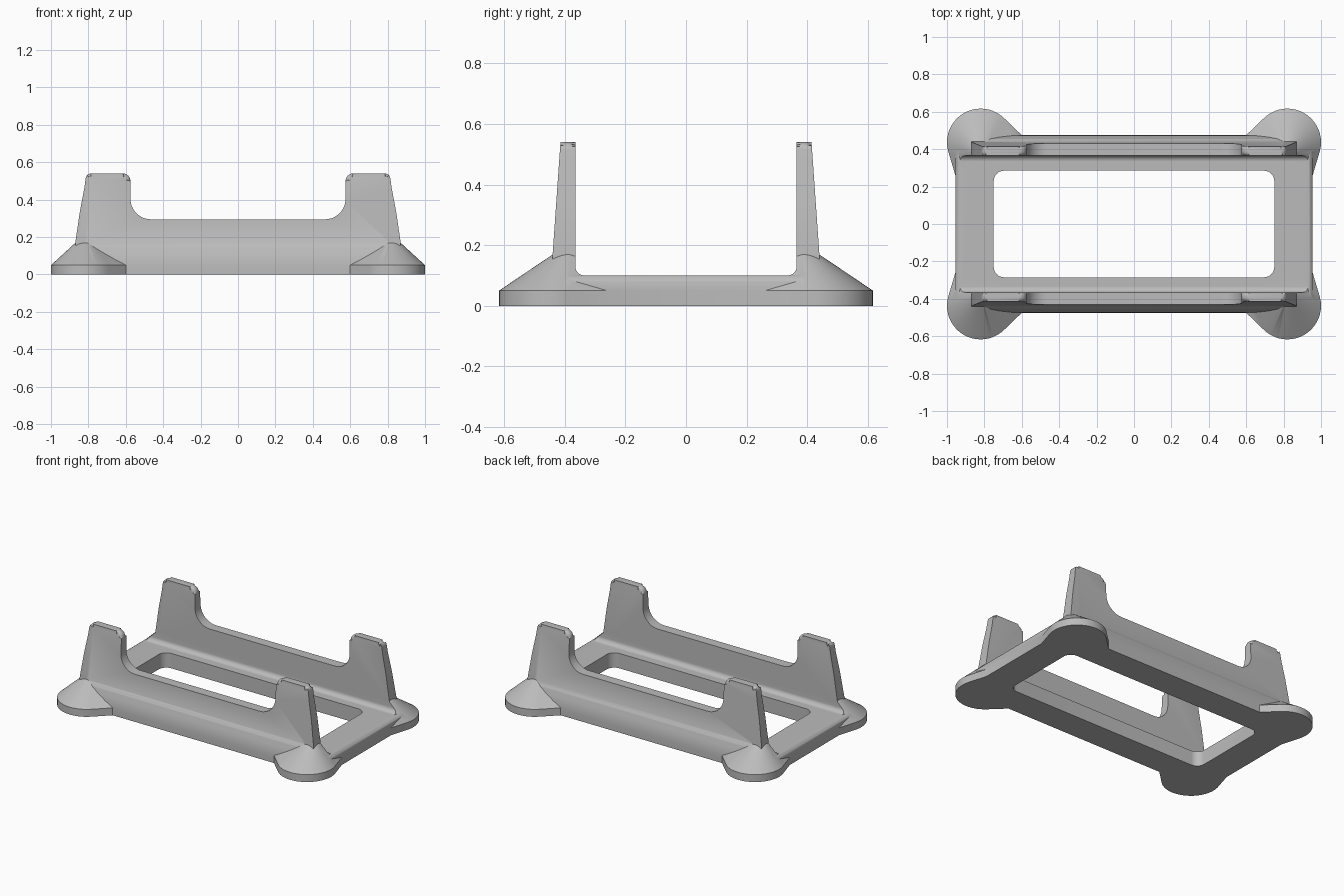
import bpy, bmesh
from math import sin, cos, radians

cube = bpy.data.objects.get("Cube")
if cube:
    bpy.data.objects.remove(cube, do_unlink=True)

grey = bpy.data.materials.new("plain grey")
grey.use_nodes = True
colour = (0.5, 0.5, 0.5, 1)
grey.diffuse_color = colour
grey.node_tree.nodes["Principled BSDF"].inputs["Base Color"].default_value = colour


def arc(cx, cy, r, start, end, steps=8):
    angles = [radians(start + (end - start) * i / steps) for i in range(steps + 1)]
    return [(cx + r * cos(a), cy + r * sin(a)) for a in angles]


def finish(name, bm):
    bmesh.ops.recalc_face_normals(bm, faces=bm.faces)
    mesh = bpy.data.meshes.new(name)
    bm.to_mesh(mesh)
    bm.free()
    mesh.materials.append(grey)
    obj = bpy.data.objects.new(name, mesh)
    bpy.context.collection.objects.link(obj)
    return obj


def loft(near, far):
    """Solid between two matching rings of points."""
    bm = bmesh.new()
    a = [bm.verts.new(p) for p in near]
    b = [bm.verts.new(p) for p in far]
    bm.faces.new(a)
    bm.faces.new(b[::-1])
    for i in range(len(a)):
        j = (i + 1) % len(a)
        bm.faces.new((a[i], a[j], b[j], b[i]))
    return bm


def along_x(profile, half):
    return loft([(-half, y, z) for y, z in profile], [(half, y, z) for y, z in profile])


def combine(body, tool, operation):
    mod = body.modifiers.new("join", "BOOLEAN")
    mod.operation, mod.object, mod.solver = operation, tool, "EXACT"
    bpy.context.view_layer.objects.active = body
    bpy.ops.object.modifier_apply(modifier=mod.name)
    bpy.data.objects.remove(tool, do_unlink=True)


def foot(sx, sy):
    """Round pad with a cone leaning up to the wall end."""
    corners = [(0.6, 0.475), (0.955, 0.26), (0.65, 0.3)]
    pad = arc(0.82, 0.437, 0.18, 0, 352.5, 47) + corners
    points = [(x, y, z) for z in (0, 0.05) for x, y in pad]
    points += [(x, y, 0.17) for x, y in arc(0.82, 0.39, 0.049, 0, 352.5, 47)]
    bm = bmesh.new()
    for x, y, z in points:
        bm.verts.new((sx * x, sy * y, z))
    hull = bmesh.ops.convex_hull(bm, input=bm.verts)
    loose = [v for v in hull["geom_interior"] if isinstance(v, bmesh.types.BMVert)]
    bmesh.ops.delete(bm, geom=loose, context="VERTS")
    return finish("foot", bm)


def wall(sy):
    """Tapered wall with a raised post at each end."""
    half = [(0.87, 0.06), (0.87, 0.17), (0.845, 0.34), (0.822, 0.46)]
    half += arc(0.785, 0.51, 0.03, 10, 90) + arc(0.615, 0.5, 0.04, 90, 180)
    half += arc(0.465, 0.405, 0.11, 0, -90, 12)
    outline = half + [(-x, z) for x, z in half[::-1]]
    inner = [(x, sy * 0.365, z) for x, z in outline]
    outer = [(x, sy * (0.44 - 0.07 * (z - 0.17)), z) for x, z in outline]
    bm = loft(inner, outer)
    rims = []
    for e in bm.edges:
        m = (e.verts[0].co + e.verts[1].co) / 2
        along = abs(e.verts[0].co.y - e.verts[1].co.y) < 0.02
        if along and (m.z > 0.46 or (abs(m.x) > 0.8 and m.z > 0.13)):
            rims.append(e)
    bmesh.ops.bevel(bm, geom=rims, offset=0.02, segments=4, profile=0.5,
                    affect="EDGES", clamp_overlap=False)
    return finish("wall", bm)


# Base plate with softened ends
plate = [(-0.955, 0), (0.955, 0)] + arc(0.935, 0.08, 0.02, 0, 90, 4) + arc(-0.935, 0.08, 0.02, 90, 180, 4)
stand = finish("stand", loft([(x, -0.4, z) for x, z in plate], [(x, 0.4, z) for x, z in plate]))

# Curved skirts under the walls
for sy in (-1, 1):
    skirt = [(0.33, 0), (0.475, 0), (0.475, 0.04), (0.472, 0.08),
             (0.465, 0.115), (0.455, 0.145), (0.44, 0.17), (0.33, 0.17)]
    combine(stand, finish("skirt", along_x([(sy * y, z) for y, z in skirt], 0.8)), "UNION")

# Corner feet
for sx in (-1, 1):
    for sy in (-1, 1):
        combine(stand, foot(sx, sy), "UNION")

# Channel between the walls, with rounded lower corners
channel = [(0.365, 0.8)] + arc(0.335, 0.13, 0.03, 0, -90)
channel += [(-y, z) for y, z in channel[::-1]]
combine(stand, finish("channel", along_x(channel, 1.2)), "DIFFERENCE")

# Rounded opening through the plate
corner = arc(0.695, 0.23, 0.055, 0, 90)
ring = corner + [(-x, y) for x, y in corner[::-1]]
ring += [(-x, -y) for x, y in ring]
hole = loft([(x, y, -0.1) for x, y in ring], [(x, y, 0.3) for x, y in ring])
combine(stand, finish("opening", hole), "DIFFERENCE")

# Walls with posts
for sy in (-1, 1):
    combine(stand, wall(sy), "UNION")

bpy.ops.object.select_all(action="DESELECT")
stand.select_set(True)
bpy.context.view_layer.objects.active = stand
bpy.ops.object.shade_smooth_by_angle(angle=radians(30))
